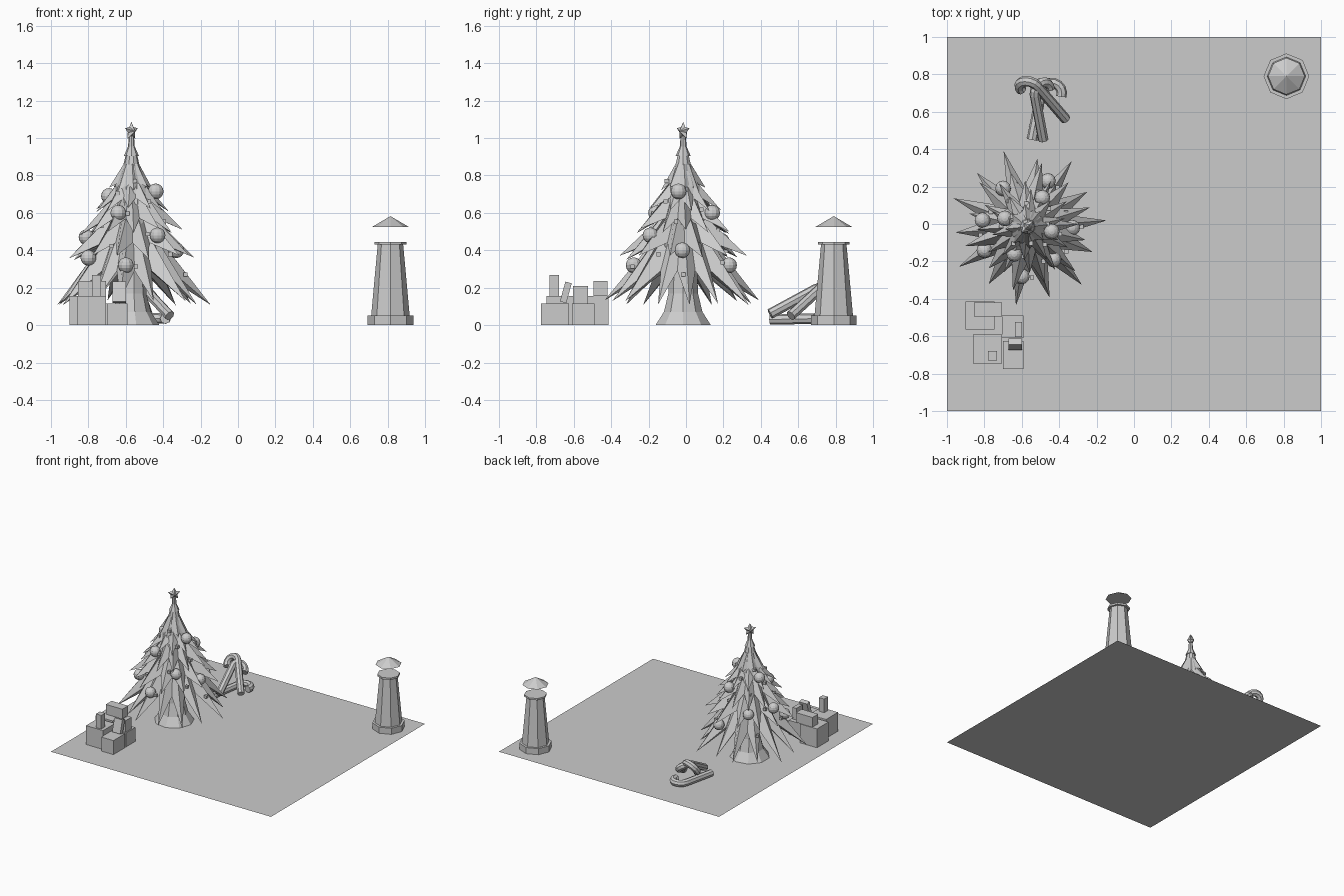
import bpy, bmesh, math, random
from mathutils import Vector, Matrix

if "Cube" in bpy.data.objects:
    bpy.data.objects.remove(bpy.data.objects["Cube"])

random.seed(4)
TX, TY = -0.57, -0.015


def finish(name, bm):
    bmesh.ops.recalc_face_normals(bm, faces=bm.faces)
    me = bpy.data.meshes.new(name)
    bm.to_mesh(me)
    bm.free()
    ob = bpy.data.objects.new(name, me)
    bpy.context.collection.objects.link(ob)
    return ob


def ring(r, z, n, phase=0):
    return [(r * math.cos(phase + math.tau * i / n), r * math.sin(phase + math.tau * i / n), z) for i in range(n)]


def loft(name, rings, loc, caps=True):
    bm = bmesh.new()
    vs = [[bm.verts.new(Vector(p) + Vector(loc)) for p in r] for r in rings]
    n = len(vs[0])
    for a, b in zip(vs, vs[1:]):
        for i in range(n):
            j = (i + 1) % n
            bm.faces.new((a[i], a[j], b[j], b[i]))
    if caps:
        bm.faces.new(vs[0])
        bm.faces.new(vs[-1])
    return finish(name, bm)


def lathe(name, profile, loc, n=8, phase=0):
    return loft(name, [ring(r, z, n, phase) for r, z in profile], loc)


def box(name, lo, hi, tilt=0):
    lo, hi = Vector(lo), Vector(hi)
    bm = bmesh.new()
    m = Matrix.Translation((lo + hi) / 2) @ Matrix.Rotation(tilt, 4, 'X') @ Matrix.Diagonal((*(hi - lo), 1))
    bmesh.ops.create_cube(bm, size=1, matrix=m)
    return finish(name, bm)


# ground sheet
bm = bmesh.new()
bmesh.ops.create_grid(bm, x_segments=1, y_segments=1, size=1)
finish("ground_sheet", bm)

# tree trunk with flared foot
lathe("trunk", [(0.15, 0), (0.105, 0.07), (0.08, 0.17), (0.075, 0.4)], (TX, TY, 0), 9)


# spiky branch tiers: each has a collar, a ring of tips and valleys, and an underside
def tier(name, n, z_top, r_top, z_val, r_val, z_tip, r_tip, phase):
    top = ring(r_top, z_top, 2 * n, phase)
    under = ring(r_top * 0.8, z_val + 0.03, 2 * n, phase)
    outer = []
    for i in range(2 * n):
        a = phase + math.tau * i / (2 * n)
        if i % 2 == 0:
            k = 1.0 if i % 4 == 0 else random.uniform(0.86, 0.95)
            r, z = r_tip * k, z_tip + random.uniform(-0.02, 0.015)
        else:
            r, z = r_val, z_val
        outer.append((r * math.cos(a), r * math.sin(a), z))
    loft(name, [top, outer, under], (TX, TY, 0))


tier("branches_1", 14, 0.50, 0.12, 0.29, 0.215, 0.12, 0.425, 0.08)
tier("branches_2", 12, 0.60, 0.10, 0.44, 0.18, 0.36, 0.35, 0.30)
tier("branches_3", 12, 0.70, 0.085, 0.57, 0.14, 0.50, 0.275, 0.05)
tier("branches_4", 10, 0.78, 0.06, 0.68, 0.105, 0.62, 0.205, 0.22)
tier("branches_5", 8, 0.86, 0.042, 0.76, 0.075, 0.73, 0.12, 0.1)
lathe("tree_core", [(0.17, 0.36), (0.13, 0.55), (0.09, 0.74), (0.045, 0.85), (0.028, 0.92)], (TX, TY, 0), 10)
lathe("tree_spire", [(0.04, 0.905), (0.018, 0.955), (0.014, 1.01)], (TX, TY, 0), 8)

# five-pointed topper star, puffed on both faces
bm = bmesh.new()
side, out = Vector((0.7071, 0.7071, 0)), Vector((0.7071, -0.7071, 0))
c = Vector((TX, TY, 1.037))
rim = []
for i in range(10):
    r, a = (0.05 if i % 2 == 0 else 0.027), math.pi / 2 + i * math.pi / 5
    rim.append(bm.verts.new(c + side * r * math.cos(a) + Vector((0, 0, r * math.sin(a)))))
for s in (1, -1):
    hub = bm.verts.new(c + out * 0.027 * s)
    for i in range(10):
        bm.faces.new((rim[i], rim[(i + 1) % 10], hub))
finish("topper_star", bm)

# round ornaments
ornaments = [(-0.60, -0.28, 0.32), (-0.43, -0.19, 0.48), (-0.64, -0.16, 0.60), (-0.44, -0.04, 0.715),
             (-0.33, -0.02, 0.40), (-0.49, 0.14, 0.60), (-0.69, 0.03, 0.69), (-0.81, 0.02, 0.47),
             (-0.46, 0.23, 0.32), (-0.70, 0.19, 0.45), (-0.80, -0.14, 0.36)]
for k, p in enumerate(ornaments):
    bm = bmesh.new()
    bmesh.ops.create_uvsphere(bm, u_segments=12, v_segments=8, radius=0.042, matrix=Matrix.Translation(p))
    finish(f"ornament_{k}", bm)

# small cube lights spiralling up the tree
for k in range(24):
    t = k / 23
    a, z, r = k * 2.4, 0.27 + 0.5 * t, 0.29 - 0.20 * t
    p = Vector((TX + r * math.cos(a), TY + r * math.sin(a), z))
    h = Vector((0.011,) * 3)
    box(f"tree_light_{k}", p - h, p + h)

# stacked gift boxes
gifts = [((-0.90, -0.565, 0), (-0.745, -0.415, 0.155)), ((-0.86, -0.745, 0), (-0.705, -0.59, 0.155)),
         ((-0.705, -0.61, 0), (-0.59, -0.49, 0.115)), ((-0.70, -0.775, 0), (-0.59, -0.625, 0.115)),
         ((-0.855, -0.495, 0.155), (-0.705, -0.42, 0.235)), ((-0.78, -0.73, 0.155), (-0.732, -0.68, 0.267)),
         ((-0.635, -0.605, 0.115), (-0.60, -0.525, 0.21))]
for k, (lo, hi) in enumerate(gifts):
    box(f"gift_{k}", lo, hi)
box("gift_leaning", (-0.672, -0.66, 0.12), (-0.60, -0.625, 0.23), -0.27)


# striped-sweet canes: straight shaft plus half-turn hook
def cane(name, foot, neck, hook_dir, radius=0.055, tube=0.028):
    foot, neck = Vector(foot), Vector(neck)
    d = (neck - foot).normalized()
    h = Vector(hook_dir)
    h = (h - d * h.dot(d)).normalized()
    pts = [foot, neck]
    for i in range(1, 9):
        a = math.pi * 1.05 * i / 8
        pts.append(neck + h * radius * (1 - math.cos(a)) + d * radius * math.sin(a))
    nrm = d.cross(h)
    rings = []
    for i, p in enumerate(pts):
        t = (pts[min(i + 1, len(pts) - 1)] - pts[max(i - 1, 0)]).normalized()
        b = nrm.cross(t)
        rings.append([p + (b * math.cos(math.tau * k / 8) + nrm * math.sin(math.tau * k / 8)) * tube
                      for k in range(8)])
    loft(name, rings, (0, 0, 0))


cane("cane_flat", (-0.545, 0.45, 0.03), (-0.495, 0.71, 0.035), (1, -0.1, 0))
cane("cane_leaning", (-0.485, 0.45, 0.06), (-0.53, 0.69, 0.19), (0.75, 0, -0.6), 0.05)
cane("cane_crossing", (-0.365, 0.56, 0.05), (-0.52, 0.74, 0.215), (-0.7, -0.2, -0.5), 0.052)

# octagonal tower with a roof floating above the lamp gap
LOC = (0.815, 0.79, 0)
lathe("tower_base", [(0.122, 0), (0.122, 0.05)], LOC)
lathe("tower_body", [(0.103, 0.05), (0.068, 0.432)], LOC)
lathe("tower_gallery", [(0.085, 0.43), (0.085, 0.445)], LOC)
lathe("tower_roof", [(0.098, 0.525), (0.001, 0.582)], LOC)
